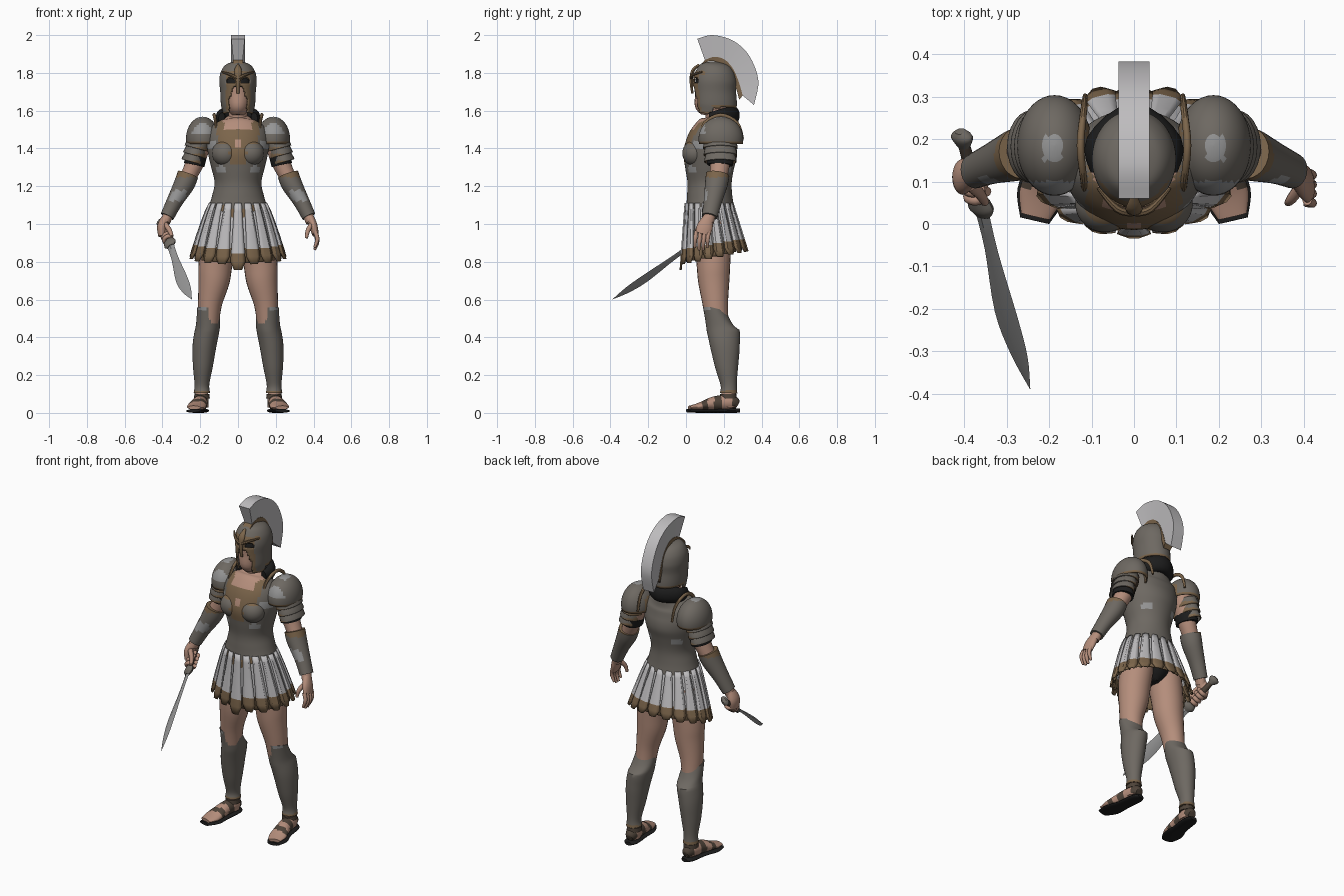
import bpy
from math import sin, cos, pi
from mathutils import Vector

cube = bpy.data.objects.get("Cube")
if cube:
    bpy.data.objects.remove(cube, do_unlink=True)


def material(name, r, g, b):
    m = bpy.data.materials.new(name)
    m.use_nodes = True
    m.diffuse_color = (r, g, b, 1)
    m.node_tree.nodes["Principled BSDF"].inputs["Base Color"].default_value = (r, g, b, 1)
    return m


COLOURS = [material("dark steel", .155, .14, .122), material("old bronze", .2, .13, .07),
           material("skin", .46, .27, .2), material("pale cloth", .52, .51, .52),
           material("black hair", .012, .012, .012), material("sandal leather", .075, .055, .04),
           material("worn steel", .3, .3, .3)]
STEEL, BRONZE, SKIN, CLOTH, BLACK, LEATHER, WORN = range(7)


def build(name, verts, faces, colour, thick=0, angle=40):
    """colour is an index, or a rule on the face centre (None drops the face)."""
    rule = colour if callable(colour) else lambda c: colour
    verts = [Vector(v) for v in verts]
    kept, slots = [], []
    for f in faces:
        slot = rule(sum((verts[i] for i in f), Vector()) / len(f))
        if slot is not None:
            kept.append(f)
            slots.append(slot)
    mesh = bpy.data.meshes.new(name)
    mesh.from_pydata(verts, [], kept)
    for m in COLOURS:
        mesh.materials.append(m)
    mesh.polygons.foreach_set("material_index", slots)
    ob = bpy.data.objects.new(name, mesh)
    bpy.context.collection.objects.link(ob)
    if thick:
        ob.modifiers.new("thickness", "SOLIDIFY").thickness = thick
    bpy.ops.object.select_all(action="DESELECT")
    bpy.context.view_layer.objects.active = ob
    ob.select_set(True)
    bpy.ops.object.shade_smooth_by_angle(angle=angle * pi / 180)
    return ob


def spline(pts, sub):
    """Smooth curve through points of any dimension."""
    out = []
    for i in range(len(pts) - 1):
        a, b, c, d = (pts[min(max(i + k, 0), len(pts) - 1)] for k in (-1, 0, 1, 2))
        for j in range(sub):
            t = j / sub
            out.append([q + .5 * t * (r - p + t * (2*p - 5*q + 4*r - s + t * (3*(q - r) + s - p)))
                        for p, q, r, s in zip(a, b, c, d)])
    return out + [list(pts[-1])]


def tube(name, pts, colour, ref=(1, 0, 0), n=24, sub=4, caps=True, warp=None, thick=0):
    """Loft ellipses along a path of (x, y, z, radius along ref, other radius)."""
    rings = spline(pts, sub)
    centres = [Vector(r[:3]) for r in rings]
    verts, faces, last = [], [], len(rings) - 1
    for i, r in enumerate(rings):
        t = (centres[min(i + 1, last)] - centres[max(i - 1, 0)]).normalized()
        side = Vector(ref) - t * t.dot(Vector(ref))
        side.normalize()
        other = t.cross(side)
        for k in range(n):
            a = 2 * pi * k / n
            verts.append(centres[i] + side * cos(a) * r[3] + other * sin(a) * r[4])
    for i in range(last):
        for k in range(n):
            m = (k + 1) % n
            faces.append((i*n + k, i*n + m, i*n + n + m, i*n + n + k))
    if caps:
        faces += [tuple(reversed(range(n))), tuple(range(last*n, last*n + n))]
    if warp:
        for v in verts:
            warp(v)
    return build(name, verts, faces, colour, thick)


def ball(name, c, r, colour, thick=0, n=28):
    pts = [(c[0], c[1], c[2] - r[2] * cos(a), r[0] * sin(a) + .0005, r[1] * sin(a) + .0005)
           for a in (pi * k / 14 for k in range(15))]
    return tube(name, pts, colour, n=n, sub=2, thick=thick)


# Cuirass with a pointed lower edge, bronze yoke and chest emblem
def torso_warp(v):
    if v.z < 1.16:
        v.z -= (1.16 - v.z) * max(0, (.14 - v.y) / .14) * max(0, 1 - abs(v.x) / .13)


def torso_colour(c):
    x, z = abs(c.x), c.z
    front = c.y < .14
    if z > 1.545 or (front and z > 1.5 and x < .075):
        return SKIN
    if front and x < .02 and 1.41 < z < 1.45:
        return SKIN
    if front and (z > 1.43 + .02 * cos(x * 40) and x < .11 or x < .045 and 1.31 < z < 1.46):
        return BRONZE
    if front and z < 1.1 - .035 * max(0, 1 - x / .08) and x < .1:
        return BRONZE
    if ((x - .09) / .025) ** 2 + ((z - 1.29) / .02) ** 2 < 1 or (front and x > .12 and 1.4 < z < 1.44):
        return WORN
    return STEEL


tube("cuirass", [(0, .125, 1.09, .155, .13), (0, .125, 1.15, .137, .12), (0, .125, 1.22, .124, .117),
                 (0, .125, 1.3, .142, .13), (0, .128, 1.37, .158, .142), (0, .135, 1.44, .165, .13),
                 (0, .15, 1.5, .15, .105), (0, .165, 1.54, .1, .075), (0, .17, 1.57, .055, .05)],
     torso_colour, n=64, sub=6, warp=torso_warp)
tube("neck", [(0, .16, 1.5, .06, .055), (0, .155, 1.57, .05, .052), (0, .15, 1.66, .055, .06)], SKIN)
tube("undergarment", [(0, .14, .86, .03, .06), (0, .14, .93, .11, .11), (0, .13, 1.1, .14, .115)], BLACK)


# Skirt of two layers of hanging straps with bronze tips
def strap(name, a, half, grow, length):
    verts, faces, rows = [], [], 9
    for i in range(rows):
        t = i / (rows - 1)
        s = t * length
        w = half * (.75 + .35 * t) * (.45 if i == rows - 1 else 1)
        rx, ry = .142 + .1 * s ** .85 + grow, .117 + .05 * s + grow
        for u in (-1, -.5, .5, 1):
            b = a + u * w
            k = 1 + (.03 if abs(u) < .9 else 0)
            verts.append((rx * k * sin(b), .122 + .028 * s - ry * k * cos(b), 1.11 - .29 * s - .035 * t * cos(a)))
    for i in range(rows - 1):
        for j in range(3):
            p = i * 4 + j
            faces.append((p, p + 1, p + 5, p + 4))
    tip = verts[(rows - 3) * 4][2]
    build(name, verts, faces, lambda c: BRONZE if c.z < tip else CLOTH, thick=.006, angle=25)


COUNT = 18
for i in range(COUNT):
    a = 2 * pi * i / COUNT
    strap("skirt_strap", a, .15, .004, 1.1 if i == 0 else 1)
    strap("skirt_under_strap", a + pi / COUNT, .16, -.009, .97)

# Head and closed-face helmet
tube("head", [(0, .12, 1.575, .03, .04), (0, .125, 1.61, .056, .08), (0, .14, 1.68, .074, .092),
              (0, .145, 1.76, .078, .094), (0, .15, 1.82, .05, .06)],
     lambda c: BLACK if 1.735 < c.z < 1.785 and c.y < .11 else SKIN)


def gap(x, z):
    slit = z < 1.725 and x < .05 - .35 * max(0, z - 1.66)
    return slit or ((x - .04) / .026) ** 2 + ((z - 1.758) / .015) ** 2 < 1


def helmet_colour(c):
    x, z = abs(c.x), c.z
    if c.y > .14:
        return None if z < 1.615 else (BRONZE if z < 1.627 else STEEL)
    if gap(x, z):
        return None
    if c.y < .1 and (z < 1.8 and x < .064 or 1.79 < z < 1.81) or z < 1.597:
        return BRONZE
    return STEEL


tube("helmet", [(0, .15, 1.58, .078, .108), (0, .155, 1.63, .09, .114), (0, .152, 1.7, .094, .113),
                (0, .153, 1.76, .099, .115), (0, .158, 1.81, .089, .1), (0, .163, 1.845, .06, .07),
                (0, .165, 1.862, .004, .004)], helmet_colour, n=72, sub=7, thick=.008)
tube("nasal_guard", [(0, .034, 1.69, .008, .006), (0, .028, 1.75, .011, .009), (0, .036, 1.81, .02, .01),
                     (0, .07, 1.845, .005, .006)], BRONZE, n=10)
for s in (-1, 1):
    tube("brow_ridge", [(s*.004, .026, 1.772, .009, .009), (s*.04, .036, 1.79, .008, .009),
                        (s*.085, .085, 1.805, .004, .004)], BRONZE, ref=(0, 0, 1), n=8)
tube("hair", [(-.085, .125, 1.56, .03, .018), (-.085, .19, 1.565, .045, .03), (0, .25, 1.575, .05, .035),
              (.085, .19, 1.565, .045, .03), (.085, .125, 1.56, .03, .018)], BLACK, ref=(0, 0, 1), n=14)


# Crest and its bronze holder
def arch(name, outer, inner, wide, narrow, colour):
    verts, faces = [], []
    o, q = spline(outer, 5), spline(inner, 5)
    for (y, z), (p, r) in zip(o, q):
        verts += [(-wide, y, z), (wide, y, z), (narrow, p, r), (-narrow, p, r)]
    for i in range(0, len(verts) - 4, 4):
        faces += [(i + k, i + (k + 1) % 4, i + 4 + (k + 1) % 4, i + 4 + k) for k in range(4)]
    faces += [(3, 2, 1, 0), tuple(len(verts) - 4 + k for k in range(4))]
    build(name, verts, faces, colour)


CREST_OUT = [(.06, 1.98), (.14, 2), (.25, 1.97), (.335, 1.89), (.383, 1.76), (.36, 1.63)]
CREST_IN = [(.1, 1.868), (.15, 1.885), (.205, 1.87), (.25, 1.82), (.28, 1.75), (.3, 1.68)]
arch("crest", CREST_OUT, CREST_IN, .036, .025, CLOTH)
arch("crest_holder", CREST_IN, [(y - .018, z - .022) for y, z in CREST_IN], .027, .024, BRONZE)


# Limbs and their armour, one side at a time
def greave_warp(v):
    v.z += min(1, max(0, (v.z - .44) / .1)) * (.155 - v.y) * .75


for s in (-1, 1):
    side = "left_" if s > 0 else "right_"

    def limb(name, pts, colour, **kw):
        return tube(side + name, [(s * p[0],) + tuple(p[1:]) for p in pts], colour, **kw)

    ball(side + "breast_plate", (s*.068, .047, 1.375), (.07, .066, .068),
         lambda c: BRONZE if abs(c.x) < .045 and c.z > 1.32 or c.z > 1.425 else STEEL)
    # Legs
    limb("thigh", [(.09, .14, 1, .095, .105), (.118, .145, .8, .09, .09), (.127, .147, .7, .083, .083),
                   (.148, .155, .58, .064, .068), (.155, .165, .48, .055, .06)], SKIN)
    limb("greave", [(.156, .15, .55, .06, .066), (.16, .192, .46, .064, .086), (.177, .206, .36, .063, .079),
                    (.186, .215, .25, .053, .062), (.191, .226, .15, .039, .043), (.191, .226, .105, .044, .046)],
         lambda c: BRONZE if c.z < .118 else WORN if c.y < .13 and (c.z > .55 or c.z < .4 and abs(c.x) > .2)
         else STEEL, n=32, sub=6, warp=greave_warp)
    # Sandalled foot
    limb("ankle", [(.191, .226, .13, .033, .036), (.193, .225, .03, .036, .042)], SKIN)
    limb("foot", [(.19, .272, .04, .022, .022), (.193, .24, .055, .037, .04), (.205, .15, .05, .041, .037),
                  (.22, .07, .034, .05, .02), (.232, .018, .028, .035, .01)],
         lambda c: LEATHER if c.y > .245 or .085 < c.y < .115 or .15 < c.y < .19 else SKIN, sub=8)
    limb("sole", [(.19, .285, .012, .02, .01), (.193, .25, .012, .041, .012), (.205, .15, .01, .044, .01),
                  (.22, .07, .01, .056, .01), (.234, .008, .012, .035, .009)], BLACK)
    limb("ankle_strap", [(.191, .224, .075, .042, .045), (.191, .224, .1, .04, .043)], LEATHER)
    # Arms
    limb("upper_arm", [(.19, .185, 1.46, .055, .06), (.222, .182, 1.34, .05, .054), (.268, .17, 1.24, .042, .045),
                       (.3, .155, 1.17, .04, .045)], SKIN)
    limb("bracer", [(.265, .168, 1.262, .056, .062), (.285, .16, 1.21, .055, .06), (.335, .142, 1.12, .043, .048),
                    (.375, .125, 1.04, .037, .042)],
         lambda c: BRONZE if c.z > 1.248 else WORN if 1.12 < c.z < 1.18 and c.y < .115 else STEEL, sub=6)
    limb("wrist", [(.365, .13, 1.06, .028, .032), (.385, .115, 1.01, .026, .032)], SKIN)
    # Shoulder armour
    ball(side + "shoulder_plate", (s*.187, .185, 1.45), (.088, .118, .118),
         lambda c: None if c.z < 1.42 else BRONZE if c.z < 1.435 or abs(c.x) < .112
         else WORN if .15 < c.y < .21 and .17 < abs(c.x) < .215 and c.z > 1.5 or c.y < .1 and c.z > 1.47
         else STEEL, thick=.008, n=40)
    limb("shoulder_rim", [(.115, .07, 1.45, .006, .008), (.118, .1, 1.535, .008, .01), (.126, .185, 1.577, .009, .01),
                          (.118, .27, 1.535, .008, .01), (.115, .3, 1.45, .006, .008)], BRONZE, n=10)
    for k in range(3):
        x, z, r = .207 + .011 * k, 1.445 - .036 * k, .064 - .003 * k
        limb("arm_lame", [(x, .182, z, r - .008, r + .018), (x + .008, .182, z - .03, r, r + .026),
                          (x + .012, .182, z - .045, r + .002, r + .028)],
             lambda c: BRONZE if c.z < z - .037 else STEEL, caps=False, thick=.006)
    limb("sleeve", [(.222, .182, 1.36, .057, .072), (.232, .18, 1.312, .055, .068)], BLACK)

# Open left hand
tube("left_palm", [(.383, .118, 1.03, .022, .03), (.4, .1, .985, .022, .042), (.41, .088, .945, .017, .04)], SKIN)
for k in range(4):
    y = .055 + .022 * k
    drop = .012 * (k in (1, 2))
    tube("left_finger", [(.408, y, .96, .012, .011), (.42, y - .006, .92 - drop, .011, .011),
                         (.405, y - .008, .875 - drop, .007, .007)], SKIN, n=10)
tube("left_thumb", [(.39, .085, 1, .014, .014), (.37, .058, .965, .012, .012), (.362, .05, .925, .008, .008)],
     SKIN, n=10)

# Leaf-bladed sword
GUARD, TIP = Vector((-.362, .045, .9)), Vector((-.245, -.388, .602))
AXIS = (TIP - GUARD).normalized()
WIDE = Vector((.78, -.2, .58))
WIDE = (WIDE - AXIS * AXIS.dot(WIDE)).normalized()
THIN = AXIS.cross(WIDE)


def along(t, shift, r, q):
    return (*(GUARD + (TIP - GUARD) * t + WIDE * shift), r, q)


tube("sword_blade", [along(0, 0, .022, .008), along(.25, -.004, .02, .007), along(.6, -.012, .034, .007),
                     along(.82, -.006, .026, .005), along(1, 0, .001, .001)], WORN, ref=WIDE, n=4)
tube("sword_guard", [along(-.03, 0, .03, .016), along(.02, 0, .036, .018), along(.06, 0, .02, .01)],
     STEEL, ref=WIDE, n=12)
tube("sword_grip", [along(-.34, 0, .014, .014), along(-.15, 0, .017, .015), along(0, 0, .014, .014)],
     LEATHER, ref=WIDE, n=12)
tube("sword_pommel", [along(-.4, 0, .014, .012), along(-.37, 0, .03, .02), along(-.32, 0, .016, .014)],
     STEEL, ref=WIDE, n=12)

# Right hand closed around the grip
tube("right_palm", [(-.383, .118, 1.03, .024, .03), (-.402, .112, .985, .026, .042), (-.402, .105, .935, .02, .036)],
     SKIN)
for k in range(4):
    c = GUARD - AXIS * (.03 + .024 * k)
    ring = [c + (WIDE * cos(a) + THIN * sin(a)) * .024 for a in (pi * .35 * j for j in range(6))]
    tube("right_finger", [(*p, .012, .011) for p in ring], SKIN, ref=AXIS, n=10)
tube("right_thumb", [(-.385, .09, 1, .014, .014), (-.362, .07, .965, .013, .013), (-.35, .05, .935, .009, .009)],
     SKIN, n=10)
